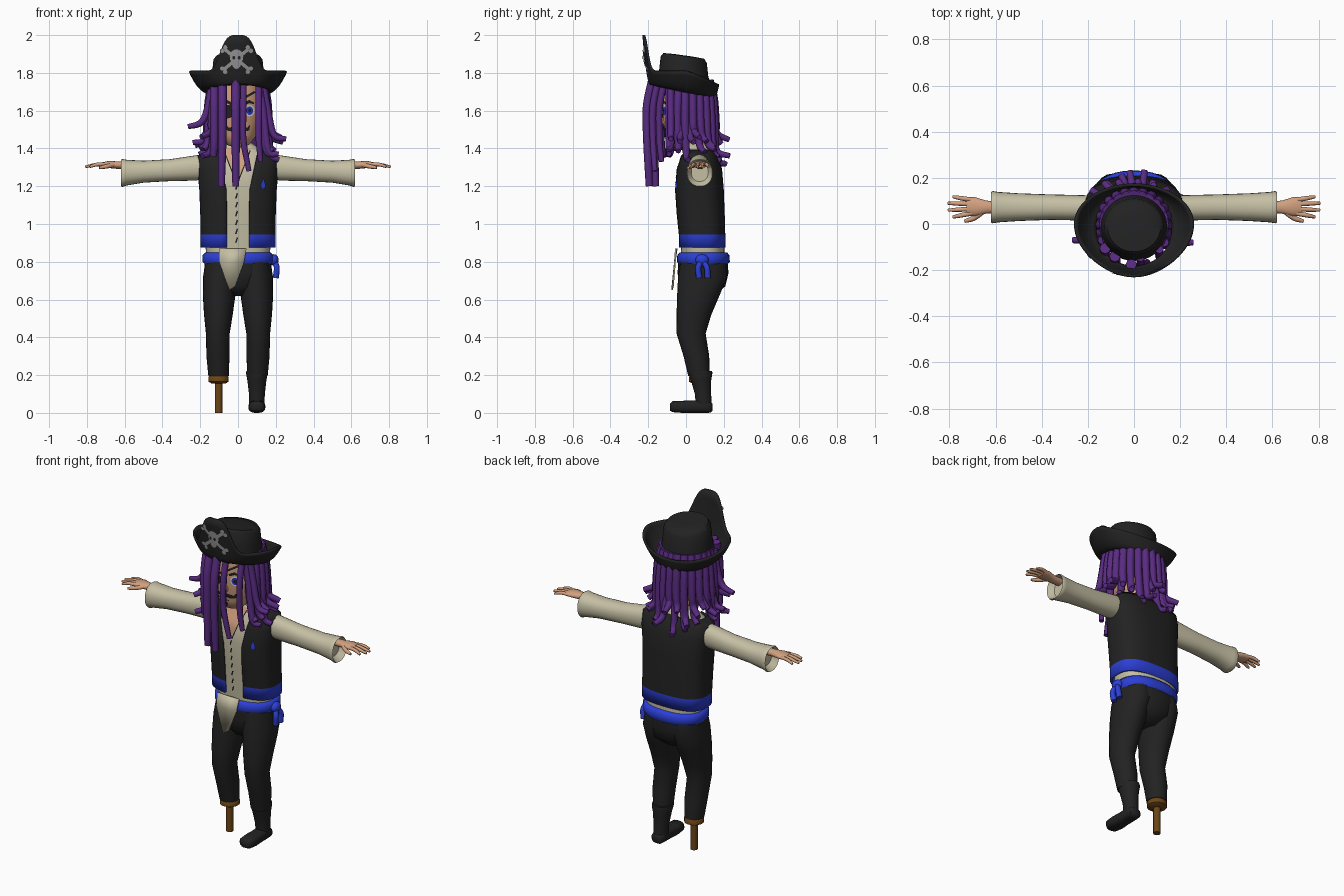
import bpy, math, random
from math import sin, cos, pi
from mathutils import Vector
from mathutils.bvhtree import BVHTree

random.seed(4)
cube = bpy.data.objects.get("Cube")
if cube:
    bpy.data.objects.remove(cube)


def material(name, *rgb):
    m = bpy.data.materials.new(name)
    m.use_nodes = True
    m.diffuse_color = (*rgb, 1)
    m.node_tree.nodes["Principled BSDF"].inputs["Base Color"].default_value = (*rgb, 1)
    return m


black = material("black cloth", .016, .016, .016)
purple = material("purple hair", .1, .024, .22)
cream = material("cream linen", .56, .52, .37)
skin = material("skin", .64, .35, .21)
blue = material("blue sash", .025, .05, .68)
brown = material("brown wood", .15, .06, .008)
grey = material("grey emblem", .3, .3, .3)
white = material("eye white", .8, .8, .8)


def make(name, verts, faces, mat, angle=50):
    me = bpy.data.meshes.new(name)
    me.from_pydata([tuple(v) for v in verts], [], faces)
    me.materials.append(mat)
    ob = bpy.data.objects.new(name, me)
    bpy.context.collection.objects.link(ob)
    bpy.ops.object.select_all(action='DESELECT')
    ob.select_set(True)
    bpy.context.view_layer.objects.active = ob
    bpy.ops.object.mode_set(mode='EDIT')
    bpy.ops.mesh.select_all(action='SELECT')
    bpy.ops.mesh.normals_make_consistent(inside=False)
    bpy.ops.object.mode_set(mode='OBJECT')
    bpy.ops.object.shade_smooth_by_angle(angle=math.radians(angle))
    return ob


def spow(v, e):
    return math.copysign(abs(v) ** e, v)


def grid_faces(rows, n, closed=True):
    return [(r * n + i, r * n + (i + 1) % n, (r + 1) * n + (i + 1) % n, (r + 1) * n + i)
            for r in range(rows - 1) for i in range(n if closed else n - 1)]


def loft(name, rings, mat, axis='z', n=24, e=1.0, tilt=0, caps=True):
    """Skin of oval rings (position, centre u, centre v, radius u, radius v)."""
    verts = []
    for p, cu, cv, ru, rv in rings:
        for i in range(n):
            a = 2 * pi * i / n
            u, v = cu + ru * spow(cos(a), e), cv + rv * spow(sin(a), e)
            verts.append({'z': (u, v, p + tilt * (v - cv)), 'x': (p, u, v), 'y': (u, p, v)}[axis])
    faces = grid_faces(len(rings), n)
    if caps:
        faces += [tuple(range(n)), tuple(range(len(verts) - n, len(verts)))]
    return make(name, verts, faces, mat)


def tube(name, points, radius, mat, taper=.6, steps=10, n=8):
    """Round tapered strand through a few control points."""
    pts = [Vector(p) for p in points]
    pts = [2 * pts[0] - pts[1]] + pts + [2 * pts[-1] - pts[-2]]
    path = []
    for k in range(1, len(pts) - 2):
        a, b, c, d = pts[k - 1:k + 3]
        for j in range(steps):
            t = j / steps
            path.append(.5 * (2 * b + (c - a) * t + (2 * a - 5 * b + 4 * c - d) * t * t
                              + (3 * b - a - 3 * c + d) * t ** 3))
    path.append(pts[-2])
    verts = []
    ref = Vector((0, 1, .1)) if abs((path[-1] - path[0]).normalized().y) < .7 else Vector((1, 0, .1))
    for k, p in enumerate(path):
        d = (path[min(k + 1, len(path) - 1)] - path[max(k - 1, 0)]).normalized()
        u = d.cross(ref).normalized()
        v = d.cross(u)
        r = radius * (1 - (1 - taper) * (k / (len(path) - 1)) ** 3)
        verts += [p + r * (u * cos(2 * pi * i / n) + v * sin(2 * pi * i / n)) for i in range(n)]
    faces = grid_faces(len(path), n) + [tuple(range(n)), tuple(range(len(verts) - n, len(verts)))]
    return make(name, verts, faces, mat, 70)


def ball(name, c, r, mat, e=1.0):
    rings = [(c[2] - r[2] * cos(pi * k / 12), c[0], c[1], r[0] * max(sin(pi * k / 12), .01),
              r[1] * max(sin(pi * k / 12), .01)) for k in range(13)]
    return loft(name, rings, mat, e=e)


def drape(name, pts, faces, target, mat, lift):
    """Thin painted plate laid on the front of a part."""
    tree = BVHTree.FromPolygons([v.co for v in target.data.vertices],
                                [tuple(p.vertices) for p in target.data.polygons])
    verts, y = [], -.06
    for x, z in pts:
        hit = tree.ray_cast(Vector((x, -1, z)), Vector((0, 1, 0)))[0]
        y = hit.y if hit else y
        verts.append((x, y - lift, z))
    ob = make(name, verts, faces, mat)
    if sum(p.normal.y for p in ob.data.polygons) > 0:
        ob.data.flip_normals()


def oval(name, x, z, rx, rz, target, mat, lift=.005, n=16):
    pts = [(x + rx * k * cos(2 * pi * i / n), z + rz * k * sin(2 * pi * i / n))
           for k in (.05, .5, 1) for i in range(n)]
    drape(name, pts, grid_faces(3, n) + [tuple(range(n))], target, mat, lift)


def stroke(name, path, target, mat, lift=.005, sub=4):
    """Painted band through (x, z, half width) points."""
    pts = []
    for (x0, z0, w0), (x1, z1, w1) in zip(path, path[1:]):
        d = Vector((z0 - z1, x1 - x0)).normalized()
        for k in range(sub + 1):
            t = k / sub
            x, z, w = x0 + (x1 - x0) * t, z0 + (z1 - z0) * t, w0 + (w1 - w0) * t
            pts += [(x + d.x * w * j, z + d.y * w * j) for j in (-1, 0, 1)]
    drape(name, pts, grid_faces(len(pts) // 3, 3, False), target, mat, lift)


# Shirt body, trousers seat and sash
shirt = loft("shirt", [(.82, 0, .09, .165, .115), (.9, 0, .088, .175, .117), (1.05, 0, .078, .18, .118),
                       (1.2, 0, .07, .19, .122), (1.3, 0, .07, .195, .113), (1.37, 0, .068, .17, .08),
                       (1.41, 0, .065, .1, .065), (1.43, 0, .065, .07, .055)], cream, e=.8, n=40)
loft("seat", [(.62, 0, .08, .05, .07), (.67, 0, .088, .14, .12), (.74, 0, .09, .18, .135),
              (.83, 0, .09, .175, .128)], black, n=32, e=.9)
loft("sash", [(.785, 0, .092, .175, .128), (.8, 0, .092, .187, .14), (.835, 0, .092, .187, .138),
              (.85, 0, .092, .172, .125)], blue, n=32, e=.88)
ball("sash_knot", (.19, .085, .81), (.025, .035, .03), blue)
for y in (.065, .11):
    tube("sash_tail", [(.19, .085, .81), (.205, y, .77), (.2, y + .005, .715)], .015, blue, 1.1)

# Open waistcoat with a coloured hem
rows = [(.875, .086, .2, .124, .06), (.945, .084, .2, .124, .06), (1.05, .077, .2, .128, .06),
        (1.18, .07, .205, .13, .062), (1.29, .069, .215, .122, .085), (1.36, .068, .215, .1, .1),
        (1.395, .068, .17, .07, .105)]
verts, cols, ex = [], 41, .75
for z, cy, rx, ry, gap in rows:
    a0 = math.asin((gap / rx) ** (1 / ex))
    for i in range(cols):
        a = a0 + (2 * pi - 2 * a0) * i / (cols - 1)
        verts.append((rx * spow(sin(a), ex), cy - ry * spow(cos(a), ex), z))
vest = make("waistcoat", verts, grid_faces(len(rows), cols, False), black)
vest.data.materials.append(blue)
for p in vest.data.polygons:
    p.material_index = 1 if p.center.z < .94 else 0
sol = vest.modifiers.new("thickness", 'SOLIDIFY')
sol.thickness = .012
oval("chest_drop", .133, 1.205, .013, .02, vest, blue, .009)
stroke("chest_drop_tip", [(.133, 1.215, .01), (.135, 1.245, .001)], vest, blue, .009)

# Shirt tail, open collar and laces
tail = make("shirt_tail", [(-.1, -.045, .87), (.045, -.05, .87), (.03, -.055, .79), (-.015, -.065, .67),
                           (-.045, -.07, .65), (-.065, -.065, .7), (-.1, -.055, .8)], [tuple(range(7))], cream)
tail.modifiers.new("thickness", 'SOLIDIFY').thickness = .008
stroke("open_chest", [(-.005, 1.4, .07), (-.005, 1.23, .003)], shirt, skin, .004, 8)
for s in (-1, 1):
    stroke("collar_stitch", [(-.005 + s * .07, 1.39, .003), (-.005 + s * .004, 1.22, .003)], shirt, black, .007)
for k in range(7):
    z = .9 + k * .047
    stroke("lace", [(-.012, z, .004), (-.003, z + .028, .004)], shirt, black, .006, 2)

# Legs, boot and wooden peg
for s, side in ((1, "left"), (-1, "right")):
    loft(side + "_leg", [(.195, s * .103, .068, .054, .056), (.3, s * .106, .055, .061, .068),
                         (.42, s * .107, .027, .063, .077), (.52, s * .104, .042, .076, .092),
                         (.62, s * .1, .065, .086, .112), (.72, s * .095, .088, .09, .13),
                         (.8, s * .088, .09, .085, .12)], black)
loft("boot_shaft", [(.03, .1, .095, .04, .042), (.1, .1, .09, .042, .043), (.17, .1, .08, .05, .053),
                    (.212, .1, .076, .058, .064), (.222, .1, .076, .056, .062)], black)
loft("boot_foot", [(-.085, .1, .03, .022, .018), (-.07, .1, .033, .04, .029), (-.02, .1, .032, .045, .032),
                   (.04, .1, .033, .04, .033), (.1, .1, .035, .04, .035), (.13, .1, .03, .036, .029),
                   (.14, .1, .03, .02, .018)], black, axis='y', e=.75)
loft("peg", [(0, -.103, .07, .02, .02), (.165, -.103, .07, .02, .02)], brown, n=16)
loft("peg_cup", [(.155, -.103, .07, .035, .035), (.165, -.103, .07, .054, .054),
                 (.19, -.103, .07, .054, .054), (.2, -.103, .07, .045, .045)], brown)

# Sleeves and hands
for s, side in ((1, "left"), (-1, "right")):
    loft(side + "_sleeve", [(s * .15, .07, 1.31, .05, .06), (s * .22, .07, 1.297, .055, .067),
                            (s * .36, .073, 1.285, .055, .058), (s * .5, .073, 1.277, .06, .058),
                            (s * .59, .073, 1.272, .066, .068), (s * .612, .073, 1.27, .07, .074),
                            (s * .62, .073, 1.27, .066, .07), (s * .585, .073, 1.275, .045, .05)],
         cream, axis='x', e=.9)
    loft(side + "_palm", [(s * .56, .073, 1.31, .025, .02), (s * .64, .073, 1.312, .028, .02),
                          (s * .69, .075, 1.315, .042, .018), (s * .725, .077, 1.312, .038, .013)],
         skin, axis='x', n=16)
    for y0, y1, x1 in ((.047, .03, .785), (.066, .06, .806), (.086, .09, .808), (.104, .118, .785)):
        tube(side + "_finger", [(s * .7, y0, 1.314), (s * .745, (y0 + y1) / 2, 1.315), (s * x1, y1, 1.303)],
             .0105, skin, .6, 4)
    tube(side + "_thumb", [(s * .66, .05, 1.312), (s * .695, .025, 1.305), (s * .735, .012, 1.298)],
         .012, skin, .6, 4)

# Head and face
loft("neck", [(1.33, 0, .06, .06, .055), (1.5, 0, .04, .055, .055)], skin)
head = loft("head", [(1.405, 0, -.045, .02, .02), (1.42, 0, -.04, .06, .055), (1.47, 0, -.015, .1, .095),
                     (1.55, 0, 0, .125, .12), (1.65, 0, 0, .135, .13), (1.74, 0, 0, .125, .12)], skin, n=32)
ball("nose", (0, -.122, 1.545), (.018, .022, .022), skin)
for s in (-1, 1):
    ball("ear", (s * .128, .01, 1.56), (.015, .025, .035), skin)
    stroke("moustache", [(0, 1.508, .011), (s * .03, 1.502, .012), (s * .052, 1.5, .008),
                         (s * .062, 1.522, .003)], head, black, .006)
    stroke("eyebrow", [(s * .03, 1.635, .007), (s * .06, 1.648, .008), (s * .085, 1.638, .004)], head, black)
stroke("mouth", [(-.02, 1.475, .003), (.02, 1.475, .003)], head, black)
stroke("chin_beard", [(0, 1.46, .012), (0, 1.435, .004)], head, black)
oval("eye_white", .062, 1.6, .027, .03, head, white, .003)
oval("iris", .062, 1.6, .018, .023, head, blue, .006)
oval("pupil", .062, 1.6, .008, .011, head, black, .009)
oval("eye_patch", -.055, 1.595, .035, .036, head, black, .007)
stroke("patch_strap", [(-.12, 1.6, .006), (-.05, 1.62, .006), (.09, 1.7, .006)], head, black, .004, 8)

# Long front locks
for x, y, x1, z1 in ((-.083, -.16, -.088, 1.2), (-.012, -.195, -.012, 1.2), (.028, -.165, .058, 1.28),
                     (.11, -.13, .12, 1.33), (-.125, -.125, -.13, 1.36)):
    tube("front_lock", [(x, y + .02, 1.77), (x, y - .01, 1.62), (x, y - .01, 1.45), (x1, y, z1)],
         .024 if x < .02 else .018, purple, .75)

# Locks around the sides and back, flicked outward at the tips
for row, count in ((0, 17), (1, 14)):
    for k in range(count):
        a = math.radians(-32 + 244 * k / (count - 1))
        end = random.uniform(1.33, 1.47) - .02 * row
        flick = random.uniform(.015, .07)
        path = [(r * cos(a + t) * 1.04, r * sin(a + t), z) for r, z, t in
                ((.125, 1.76, 0), (.148 - .012 * row, 1.66, 0), (.158 - .014 * row, 1.53, 0),
                 (.165, end + .03, .04), (.17 + flick, end, .08))]
        tube("lock", path, .022, purple, .65, 5)
for x, y, z in ((-.265, -.07, 1.515), (-.24, -.02, 1.43), (.255, -.08, 1.45), (.215, -.09, 1.37)):
    tube("side_curl", [(x * .52, y, 1.74), (x * .62, y, 1.6), (x * .75, y, z + .02), (x, y, z)], .019, purple, .7)

# Hat crown and turned-up brim
loft("hat_crown", [(1.72, 0, -.01, .15, .15), (1.8, 0, -.012, .137, .13), (1.87, 0, -.012, .13, .122),
                   (1.89, 0, -.012, .115, .108), (1.893, 0, -.012, .05, .05)], black, n=40, tilt=-.14)
verts, n, steps = [], 96, 8
for k in range(steps + 1):
    t = k / steps
    for i in range(n):
        a = 2 * pi * i / n
        s, c = -sin(a), cos(a)
        x0, y0, z0 = .165 * c, -.02 - .165 * s, 1.705 + .035 * s
        x1 = .255 * c * (1 - .15 * max(s, 0) ** 2)
        y1 = -.225 * s if s > 0 else -.17 * s
        z1 = 1.81 + .19 * math.exp(-(x1 / .105) ** 4) if s > 0 else 1.81 - .07 * abs(s) ** 1.2
        z1 -= .0 if s > 0 else .19 * 0
        u = t ** .8
        verts.append((x0 + (x1 - x0) * u, y0 + (y1 - y0) * u, z0 + (z1 - z0) * t ** 1.5))
brim = make("hat_brim", verts, grid_faces(steps + 1, n), black)
sol = brim.modifiers.new("thickness", 'SOLIDIFY')
sol.thickness, sol.offset = .012, 0

# Painted skull and crossed bones on the brim
for s in (-1, 1):
    stroke("bone", [(-.008 - s * .07, 1.815, .009), (-.008 + s * .062, 1.925, .009)], brim, grey, .009, 8)
    for e in (-1, 1):
        for d in (-1, 1):
            oval("bone_end", -.008 + s * e * .068 - d * s * .008, 1.87 + e * .056 + d * .009, .012, .012,
                 brim, grey, .0095, 10)
oval("skull", -.008, 1.885, .036, .04, brim, grey, .012)
oval("skull_jaw", -.008, 1.845, .022, .024, brim, grey, .0125)
for s in (-1, 1):
    oval("skull_socket", -.008 + s * .014, 1.88, .008, .01, brim, black, .016, 10)
